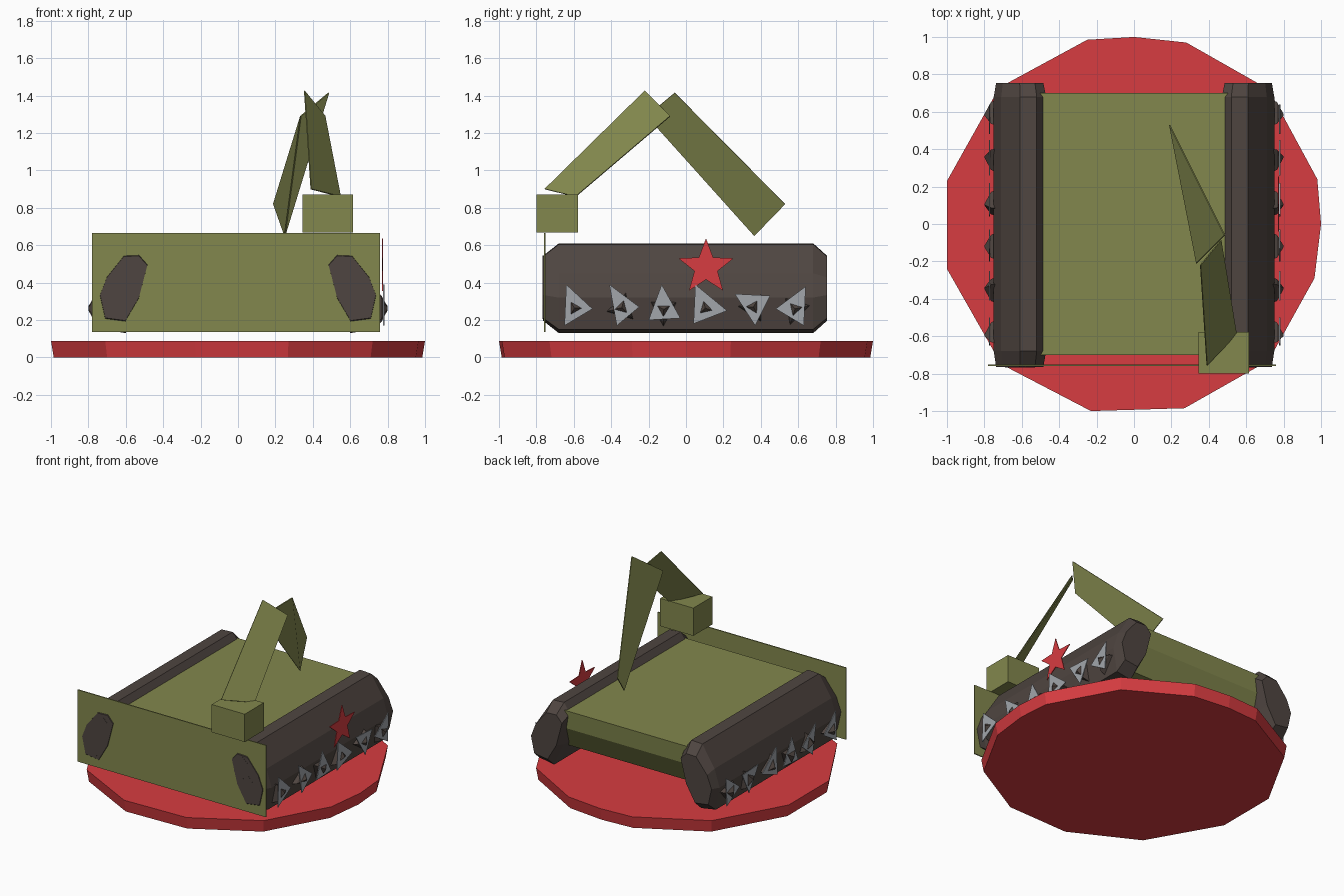
import bpy, bmesh, math
from mathutils import Vector

if "Cube" in bpy.data.objects:
    bpy.data.objects.remove(bpy.data.objects["Cube"], do_unlink=True)


def material(name, rgb):
    m = bpy.data.materials.new(name)
    m.use_nodes = True
    m.diffuse_color = (*rgb, 1)
    bsdf = next(n for n in m.node_tree.nodes if n.type == 'BSDF_PRINCIPLED')
    bsdf.inputs["Base Color"].default_value = (*rgb, 1)
    bsdf.inputs["Roughness"].default_value = 0.9
    return m


GREEN = material("olive green", (0.225, 0.245, 0.075))
RED = material("red", (0.68, 0.045, 0.052))
BROWN = material("dark brown", (0.078, 0.06, 0.052))
SILVER = material("silver grey", (0.36, 0.38, 0.41))


def loft(name, rings, mat):
    """Skin a list of equal-length rings and cap both ends."""
    bm = bmesh.new()
    rows = [[bm.verts.new(p) for p in ring] for ring in rings]
    n = len(rows[0])
    for a, b in zip(rows, rows[1:]):
        for i in range(n):
            j = (i + 1) % n
            bm.faces.new((a[i], a[j], b[j], b[i]))
    bm.faces.new(rows[0][::-1])
    bm.faces.new(rows[-1])
    bmesh.ops.recalc_face_normals(bm, faces=bm.faces[:])
    me = bpy.data.meshes.new(name)
    bm.to_mesh(me)
    bm.free()
    me.materials.append(mat)
    ob = bpy.data.objects.new(name, me)
    bpy.context.collection.objects.link(ob)
    return ob


def box(name, x, y, z, mat):
    ring = [(x[0], y[0]), (x[1], y[0]), (x[1], y[1]), (x[0], y[1])]
    return loft(name, [[(*p, h) for p in ring] for h in z], mat)


def side_plate(name, pts, x, mat, thick=0.006):
    """Flat plate from (y, z) points, facing sideways."""
    return loft(name, [[(x + d, *p) for p in pts] for d in (0, thick)], mat)


def twisted_panel(name, corners, mat):
    """Thin panel from four corners that do not share a plane."""
    q = [Vector(c) for c in corners]
    shift = (q[2] - q[0]).cross(q[3] - q[1]).normalized() * 0.003
    ob = loft(name, [[p - shift for p in q], [p + shift for p in q]], mat)
    return ob


# Round faceted base
rim = [(0.98, 0.24), (0.72, 0.72), (0.28, 0.97), (0, 1), (-0.25, 0.985),
       (-0.72, 0.73), (-1, 0.23), (-1, -0.24), (-0.71, -0.75), (-0.23, -1),
       (0.27, -0.985), (0.72, -0.73), (0.965, -0.29), (1, 0)]
loft("base", [[(x * s, y * s, z) for x, y in rim]
              for s, z in ((0.985, 0), (1, 0.088))], RED)

# Hull, narrowing underneath
loft("hull", [[(-w, -d, z), (w, -d, z), (w, d, z), (-w, d, z)]
              for w, d, z in ((0.58, 0.6, 0.26), (0.54, 0.69, 0.43),
                              (0.535, 0.7, 0.565))], GREEN)

# Front shield with dark studs
box("front_shield", (-0.78, 0.76), (-0.76, -0.752), (0.135, 0.665), GREEN)
for i, (x, z, w, h) in enumerate(((-0.58, 0.44, 0.05, 0.095),
                                  (-0.635, 0.305, 0.055, 0.1),
                                  (0.56, 0.45, 0.055, 0.095),
                                  (0.615, 0.32, 0.043, 0.09))):
    hexagon = [(0, 1), (1, 0.45), (1, -0.45), (0, -1), (-1, -0.45), (-1, 0.45)]
    loft(f"shield_stud_{i}", [[(x + u * w, y, z + v * h) for u, v in hexagon]
                              for y in (-0.758, -0.766)], BROWN)

# Tracks: leaning section with tapered ends
section = [(0.47, 0.54), (0.52, 0.61), (0.61, 0.605), (0.71, 0.45),
           (0.75, 0.32), (0.72, 0.15), (0.6, 0.13), (0.52, 0.3)]
cx, cz = 0.62, 0.37
for side, label in ((1, "left"), (-1, "right")):
    rings = [[(side * (cx + (x - cx) * sx), y, cz + (z - cz) * sz)
              for x, z in section]
             for y, sx, sz in ((-0.765, 0.9, 0.72), (-0.68, 1, 1),
                               (0.68, 1, 1), (0.755, 0.9, 0.72))]
    loft(f"{label}_track", rings, BROWN)

    # Silver teeth with a dark spike behind each one
    teeth = (((-0.64, 0.39), (-0.5, 0.26), (-0.65, 0.17)),
             ((-0.41, 0.39), (-0.25, 0.27), (-0.37, 0.17)),
             ((-0.13, 0.39), (-0.03, 0.21), (-0.2, 0.2)),
             ((0.05, 0.39), (0.22, 0.25), (0.04, 0.18)),
             ((0.26, 0.34), (0.45, 0.33), (0.37, 0.17)),
             ((0.64, 0.38), (0.48, 0.26), (0.63, 0.17)))
    for i, tri in enumerate(teeth):
        side_plate(f"{label}_tooth_{i}", tri, side * 0.776, SILVER)
        my = sum(p[0] for p in tri) / 3
        mz = sum(p[1] for p in tri) / 3
        spike = []
        for x, r in ((0.69, 0.105), (0.765, 0.07), (0.8, 0.004)):
            spike.append([(side * x,
                           my + r * math.cos(i * 1.3 + k * math.tau / 3),
                           mz - 0.01 + r * math.sin(i * 1.3 + k * math.tau / 3))
                          for k in range(3)])
        loft(f"{label}_spike_{i}", spike, BROWN)

# Five-pointed star on the left side
star = []
for k in range(10):
    r = 0.065 if k % 2 else 0.155
    a = math.pi / 2 + k * math.pi / 5
    star.append((0.107 + r * math.cos(a), 0.482 + r * math.sin(a)))
side_plate("side_star", star, 0.77, RED)

# Arm mount and the two folded arm panels
box("arm_mount", (0.345, 0.615), (-0.8, -0.578), (0.667, 0.872), GREEN)
twisted_panel("lower_arm", ((0.39, -0.755, 0.9), (0.355, -0.22, 1.425),
                            (0.465, -0.085, 1.29), (0.548, -0.59, 0.86)), GREEN)
twisted_panel("upper_arm", ((0.485, -0.06, 1.415), (0.335, -0.21, 1.29),
                            (0.25, 0.365, 0.65), (0.19, 0.53, 0.82)), GREEN)
